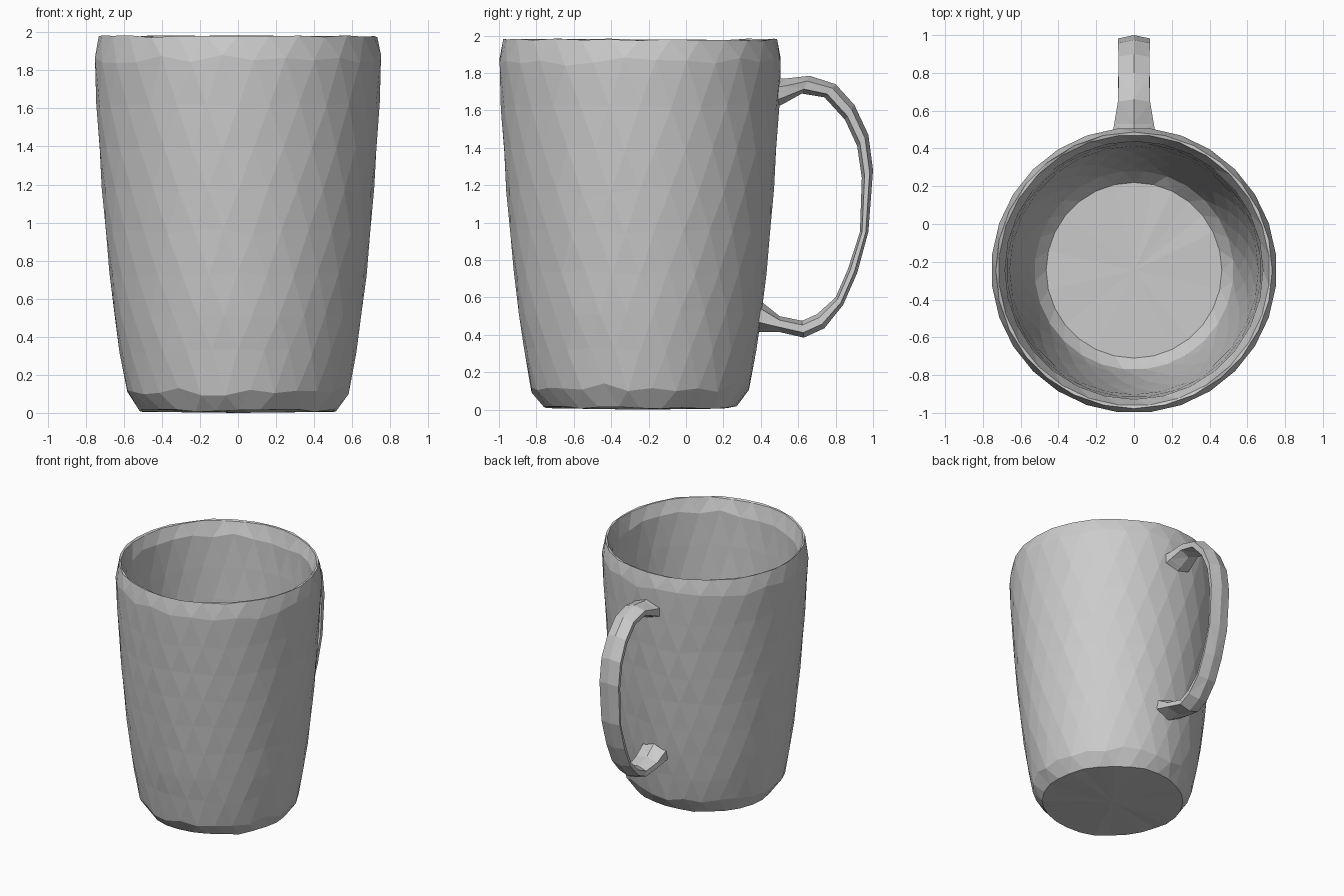
import bpy, bmesh, math, random
from mathutils import Vector

if "Cube" in bpy.data.objects:
    bpy.data.objects.remove(bpy.data.objects["Cube"])

random.seed(4)
SIDES = 28
CENTRE_Y = -0.245


def finish(name, bm):
    bmesh.ops.triangulate(bm, faces=[f for f in bm.faces if len(f.verts) == 4])
    bmesh.ops.recalc_face_normals(bm, faces=bm.faces[:])
    mesh = bpy.data.meshes.new(name)
    bm.to_mesh(mesh)
    bm.free()
    obj = bpy.data.objects.new(name, mesh)
    bpy.context.collection.objects.link(obj)
    return obj


def bridge(bm, a, b):
    n = len(a)
    for i in range(n):
        bm.faces.new((a[i], a[(i + 1) % n], b[(i + 1) % n], b[i]))


# Cup wall: radius, height and hand-made height wobble, outside then inside
profile = [
    (0.515, 0.012, 0.008), (0.585, 0.115, 0.025), (0.622, 0.32, 0.015),
    (0.652, 0.52, 0.015), (0.676, 0.73, 0.015), (0.698, 0.95, 0.015),
    (0.716, 1.17, 0.015), (0.731, 1.39, 0.015), (0.745, 1.62, 0.015),
    (0.756, 1.86, 0.025), (0.732, 1.978, 0.006), (0.718, 1.975, 0.006),
    (0.683, 1.87, 0.02), (0.672, 1.62, 0.015), (0.658, 1.36, 0.015),
    (0.641, 1.10, 0.015), (0.618, 0.83, 0.015), (0.590, 0.56, 0.015),
    (0.552, 0.28, 0.015), (0.527, 0.15, 0.01), (0.465, 0.08, 0.004),
]
bm = bmesh.new()
rings = []
for k, (r, z, wobble) in enumerate(profile):
    ring = []
    for i in range(SIDES):
        a = 2 * math.pi * (i + 0.5 * (k % 2)) / SIDES
        ring.append(bm.verts.new((r * math.cos(a), CENTRE_Y + r * math.sin(a),
                                  z + random.uniform(-wobble, wobble))))
    rings.append(ring)
for k, (a, b) in enumerate(zip(rings, rings[1:])):
    for i in range(SIDES):
        j = (i + 1) % SIDES
        # staggered rings are joined with alternating triangles
        if k % 2 == 0:
            bm.faces.new((a[i], a[j], b[i]))
            bm.faces.new((a[j], b[j], b[i]))
        else:
            bm.faces.new((a[i], b[j], b[i]))
            bm.faces.new((a[i], a[j], b[j]))
# Flat base and inner floor
for ring, z in ((rings[0], 0.0), (rings[-1], 0.08)):
    c = bm.verts.new((0, CENTRE_Y, z))
    for i in range(SIDES):
        bm.faces.new((ring[i], ring[(i + 1) % SIDES], c))
finish("cup_body", bm)

# Handle: outer ridge (y, z), inner edge (y, z) and half width at each station
stations = [
    (0.47, 1.77, 0.47, 1.61, 0.115), (0.53, 1.77, 0.53, 1.64, 0.105),
    (0.66, 1.785, 0.62, 1.69, 0.085), (0.80, 1.74, 0.74, 1.67, 0.082),
    (0.90, 1.63, 0.85, 1.55, 0.082), (0.975, 1.47, 0.915, 1.41, 0.085),
    (1.0, 1.28, 0.94, 1.24, 0.085), (0.975, 0.95, 0.93, 0.95, 0.082),
    (0.915, 0.73, 0.865, 0.75, 0.082), (0.84, 0.56, 0.80, 0.60, 0.082),
    (0.74, 0.435, 0.70, 0.51, 0.085), (0.63, 0.385, 0.62, 0.475, 0.085),
    (0.50, 0.415, 0.50, 0.50, 0.10), (0.375, 0.415, 0.375, 0.60, 0.11),
]
bm = bmesh.new()
loops = []
for oy, oz, iy, iz, w in stations:
    outer, inner = Vector((0, oy, oz)), Vector((0, iy, iz))
    shoulder = outer.lerp(inner, 0.3)
    side = Vector((w, 0, 0))
    edge = outer.lerp(inner, 0.75)
    loops.append([bm.verts.new(p) for p in (
        outer, shoulder + side, edge + side * 0.95,
        inner, edge - side * 0.95, shoulder - side)])
for a, b in zip(loops, loops[1:]):
    bridge(bm, a, b)
bm.faces.new(loops[0])
bm.faces.new(loops[-1])
finish("handle", bm)
